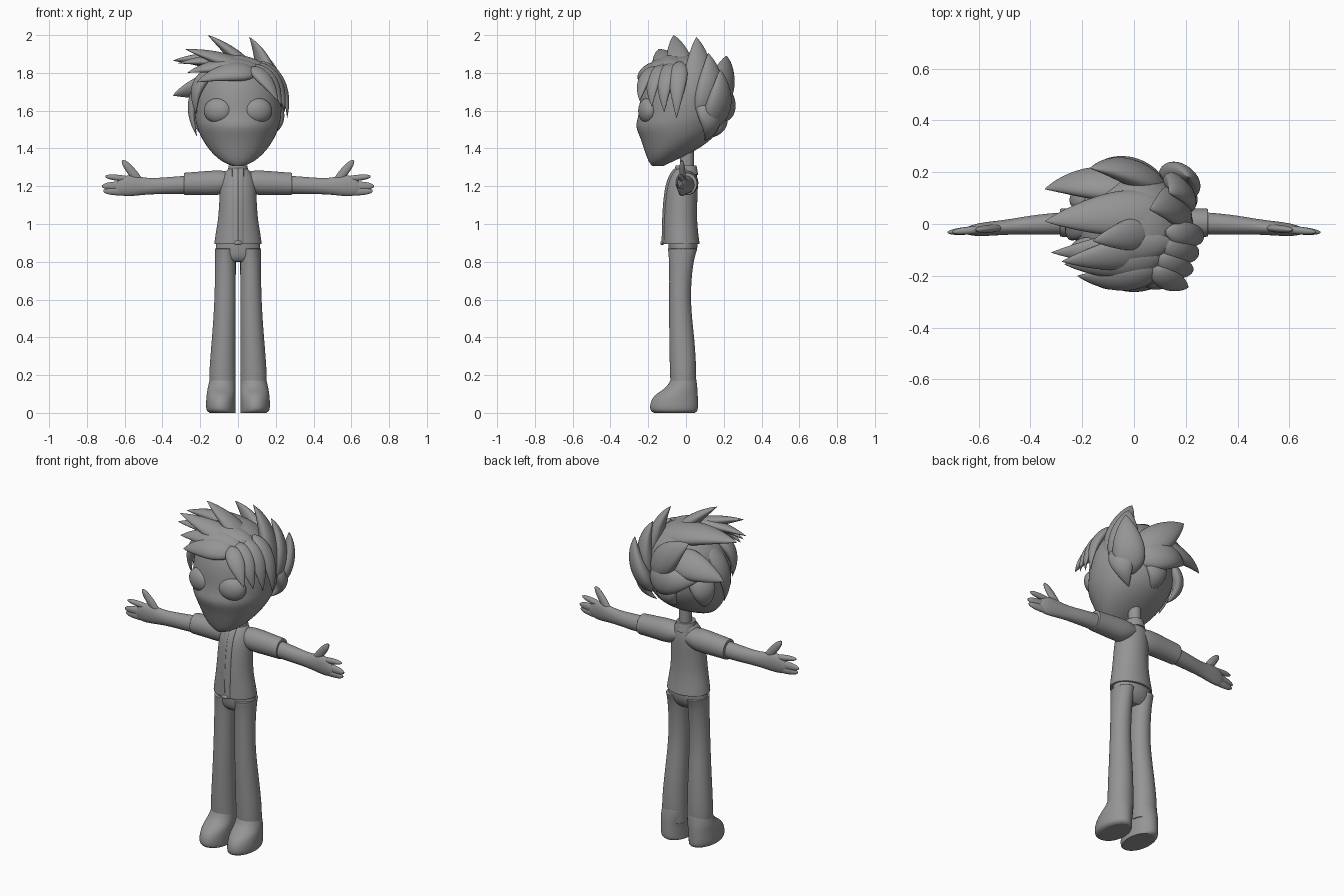
import bpy, bmesh, math
from mathutils import Vector, Matrix

cube = bpy.data.objects.get("Cube")
if cube:
    bpy.data.objects.remove(cube, do_unlink=True)

grey = bpy.data.materials.new("plain_grey")
grey.use_nodes = True
colour = (0.3, 0.3, 0.3, 1)
grey.diffuse_color = colour
grey.node_tree.nodes["Principled BSDF"].inputs["Base Color"].default_value = colour


def finish(name, bm, mirror):
    """Turn a bmesh into a smooth grey object, mirrored across x if asked."""
    bmesh.ops.recalc_face_normals(bm, faces=bm.faces)
    mesh = bpy.data.meshes.new(name)
    bm.to_mesh(mesh)
    bm.free()
    mesh.materials.append(grey)
    mesh.shade_smooth()
    part = bpy.data.objects.new(name, mesh)
    bpy.context.collection.objects.link(part)
    if mirror:
        part.modifiers.new("Mirror", 'MIRROR').use_mirror_merge = False
    return part


def firm_end(ring, neighbour):
    """Extra rings that keep a capped end crisp under subdivision."""
    middle = sum(ring, Vector()) / len(ring)
    inset = [p.lerp(middle, 0.06) for p in ring]
    support = [p.lerp(q, 0.12) for p, q in zip(ring, neighbour)]
    return [inset, ring, support]


def loft(name, rings, mirror=False):
    """Skin a list of point rings, cap both ends and subdivide."""
    rings = [[Vector(p) for p in ring] for ring in rings]
    start = firm_end(rings[0], rings[1])
    end = firm_end(rings[-1], rings[-2])
    bm = bmesh.new()
    loops = [[bm.verts.new(p) for p in ring] for ring in start + rings[1:-1] + end[::-1]]
    for lower, upper in zip(loops, loops[1:]):
        for i in range(len(lower)):
            bm.faces.new((lower[i - 1], lower[i], upper[i], upper[i - 1]))
    bm.faces.new(loops[0])
    bm.faces.new(loops[-1])
    part = finish(name, bm, mirror)
    subdivision = part.modifiers.new("Subdivision", 'SUBSURF')
    subdivision.levels = subdivision.render_levels = 2


def circle(count=20):
    angles = [math.tau * i / count for i in range(count)]
    return [(math.cos(a), math.sin(a)) for a in angles]


def upright(name, rows, inner=None, mirror=False):
    """Rows: height, outer x, front y, back y. Without inner x the part is centred."""
    rings = []
    for z, outer, front, back in rows:
        near = -outer if inner is None else inner
        rings.append([((near + outer + (outer - near) * c) / 2,
                       (front + back + (back - front) * s) / 2, z) for c, s in circle()])
    loft(name, rings, mirror)


def arm_y(x):
    """The arms drift forward towards the fingertips."""
    return 0.005 - 0.09 * max(0, x - 0.3)


def sideways(name, rows):
    """Rows: x, half depth, bottom, top."""
    loft(name, [[(x, arm_y(x) + depth * c, (low + high + (high - low) * s) / 2)
                 for c, s in circle()] for x, depth, low, high in rows], mirror=True)


def lobe(name, path, width, depth, out, peak, blunt, mirror=False):
    """Leaf-shaped lock or finger along a three-point curve."""
    root, bend, tip = path
    rings = []
    steps = 12
    for j in range(steps + 1):
        s = 0.005 + 0.99 * j / steps
        point = root.lerp(bend, s).lerp(bend.lerp(tip, s), s)
        along = (bend - root).lerp(tip - bend, s).normalized()
        side = along.cross(out).normalized()
        up = side.cross(along)
        size = math.sin(math.pi * s ** peak) ** blunt
        rings.append([point + side * width * size * c + up * depth * size * q
                      for c, q in circle(12)])
    loft(name, rings, mirror)


def ball(name, centre, radii, turn, mirror=False):
    bm = bmesh.new()
    matrix = (Matrix.Translation(centre) @ Matrix.Rotation(turn, 4, 'Z')
              @ Matrix.Diagonal((*radii, 1)))
    bmesh.ops.create_uvsphere(bm, u_segments=32, v_segments=16, radius=1, matrix=matrix)
    finish(name, bm, mirror)


# Head, neck and eyes
upright("head", [(1.307, .03, -.18, -.12), (1.33, .09, -.2, -.07), (1.39, .155, -.222, .06),
                 (1.46, .2, -.245, .155), (1.52, .223, -.275, .19), (1.57, .233, -.252, .205),
                 (1.68, .237, -.248, .205), (1.79, .2, -.22, .18), (1.87, .11, -.13, .1),
                 (1.89, .03, -.05, .03)])
upright("neck", [(z, .036, -.033, .042) for z in (1.24, 1.32, 1.42)])
ball("eyes", (.106, -.204, 1.6), (.077, .046, .067), .3, mirror=True)

# Jacket with collar, front band and zip
jacket = [(.893, .128, -.123, .074), (.95, .12, -.121, .066), (1.03, .105, -.12, .058),
          (1.15, .099, -.112, .062), (1.23, .095, -.097, .066), (1.28, .068, -.07, .053),
          (1.297, .045, -.05, .045)]
upright("jacket", jacket)
upright("collar", [(z, r, -r - .006, r + .006) for z, r in ((1.26, .06), (1.31, .05))])
for name, half, lift in (("front_band", .031, .006), ("zip", .006, .007)):
    upright(name, [(z, half, front - lift, front + .02) for z, _, front, _ in jacket])
ball("zip_pull", (0, -.126, .9), (.022, .01, .012), 0)

# Sleeves, arms and hands
sideways("sleeves", [(.02, .05, 1.19, 1.265), (.08, .064, 1.15, 1.288),
                     (.18, .058, 1.153, 1.28), (.286, .055, 1.153, 1.272)])
sideways("arms", [(.2, .046, 1.16, 1.262), (.38, .04, 1.158, 1.248), (.48, .029, 1.157, 1.24),
                  (.57, .028, 1.145, 1.264), (.62, .023, 1.148, 1.25), (.65, .012, 1.17, 1.21)])
fingers = {
    "thumbs": (.5, 1.2, .612, 1.337, .024),
    "index_fingers": (.55, 1.235, .703, 1.252, .017),
    "middle_fingers": (.54, 1.203, .72, 1.2, .025),
    "little_fingers": (.53, 1.175, .713, 1.175, .025),
}
for name, (x, z, tip_x, tip_z, width) in fingers.items():
    root = Vector((x, arm_y(x), z))
    tip = Vector((tip_x, arm_y(tip_x), tip_z))
    lobe(name, (root, root.lerp(tip, 0.5), tip), width, .016, Vector((0, -1, 0)), 1, 0.35, mirror=True)

# Trousers and shoes
upright("hips", [(.92, .115, -.096, .062), (.86, .122, -.094, .062),
                 (.82, .118, -.086, .042), (.8, .1, -.066, .02)])
upright("legs", [(.87, .122, -.097, .062), (.8, .122, -.089, .038), (.6, .124, -.09, .02),
                 (.4, .138, -.09, .046), (.2, .156, -.086, .058), (.1, .15, -.08, .05)],
        inner=.011, mirror=True)
upright("shoes", [(.18, .15, -.08, .055), (.13, .162, -.105, .062), (.095, .168, -.175, .064),
                  (.04, .171, -.195, .066), (.01, .168, -.19, .064), (0, .15, -.17, .048)],
        inner=.012, mirror=True)

# Hair tufts: lock count, width, then first and last root and first and last tip
tufts = {
    "rear_spike": (3, .092, (.18, .05, 1.56), (.13, .13, 1.5), (.06, .055, 1.99), (.21, .18, 1.82)),
    "crown_sweep": (2, .095, (.15, .05, 1.8), (.11, .14, 1.62), (-.345, .01, 1.865), (-.17, .215, 1.89)),
    "top_spike": (2, .068, (.1, -.02, 1.78), (.1, -.09, 1.8), (-.16, -.065, 2.0), (-.28, -.145, 1.925)),
    "fringe": (3, .068, (.15, -.07, 1.83), (.1, -.17, 1.8), (-.32, -.11, 1.85), (-.22, -.2, 1.75)),
    "side_fringe": (4, .05, (.07, -.17, 1.83), (.12, -.03, 1.86), (.21, -.245, 1.65), (.26, -.05, 1.56)),
    "side_sweep": (2, .088, (.02, .14, 1.74), (.12, .14, 1.6), (-.345, .135, 1.68), (-.2, .17, 1.66)),
    "side_drop": (2, .06, (-.1, .02, 1.82), (-.12, -.08, 1.82), (-.215, -.05, 1.46), (-.22, -.12, 1.58)),
    "nape": (3, .075, (.16, .08, 1.68), (-.12, .09, 1.7), (.12, .1, 1.44), (-.17, .07, 1.46)),
}
skull_centre = Vector((0, -.02, 1.6))
for name, (count, width, *ends) in tufts.items():
    root_a, root_b, tip_a, tip_b = map(Vector, ends)
    for i in range(count):
        root = root_a.lerp(root_b, i / (count - 1))
        tip = tip_a.lerp(tip_b, i / (count - 1))
        out = (root.lerp(tip, 0.5) - skull_centre).normalized()
        lobe(f"hair_{name}_{i + 1}", (root, skull_centre + out * 0.32, tip),
             width, width * 0.55, out, 0.6, 0.85)
